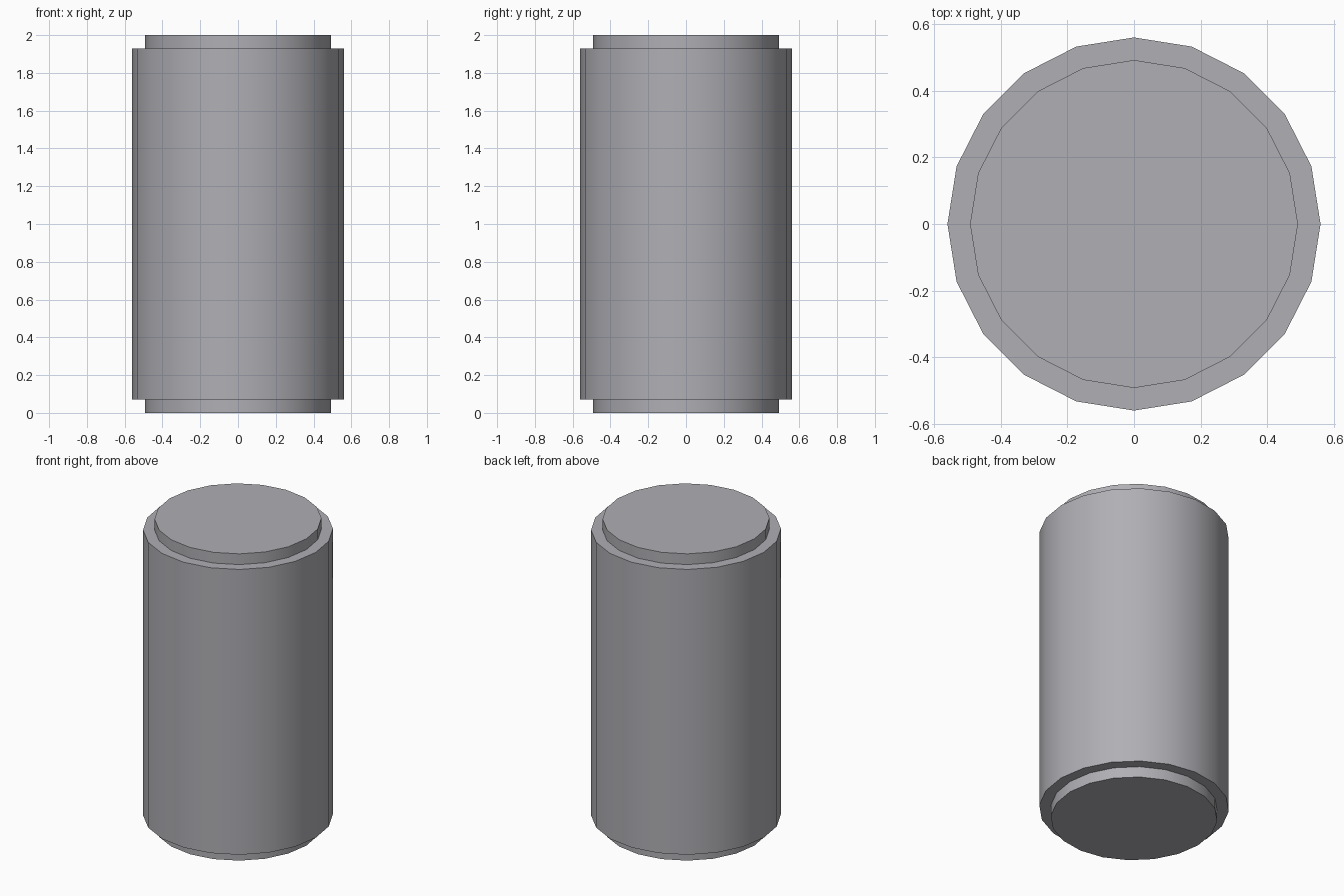
import bpy, bmesh
from math import cos, sin, tau, radians

if "Cube" in bpy.data.objects:
    bpy.data.objects.remove(bpy.data.objects["Cube"])

SIDES = 20
CORE_R, BODY_R = 0.493, 0.561
# Stepped profile from bottom to top: (radius, height)
PROFILE = [(CORE_R, 0), (CORE_R, 0.07), (BODY_R, 0.07),
           (BODY_R, 1.93), (CORE_R, 1.93), (CORE_R, 2)]


def lathe(name, profile, sides):
    bm = bmesh.new()
    rings = [[bm.verts.new((r * cos(tau * i / sides), r * sin(tau * i / sides), z))
              for i in range(sides)] for r, z in profile]
    # Side bands and ledges
    for low, high in zip(rings, rings[1:]):
        for i in range(sides):
            j = (i + 1) % sides
            bm.faces.new((low[i], low[j], high[j], high[i]))
    # End caps
    bm.faces.new(rings[0][::-1])
    bm.faces.new(rings[-1])
    mesh = bpy.data.meshes.new(name)
    bm.to_mesh(mesh)
    bm.free()
    obj = bpy.data.objects.new(name, mesh)
    bpy.context.collection.objects.link(obj)
    return obj


# Cylinder body with a narrower step at each end
body = lathe("stepped_cylinder", PROFILE, SIDES)

# Dark, slightly cool grey
grey = bpy.data.materials.new("cool_grey")
grey.diffuse_color = (0.43, 0.43, 0.46, 1)
grey.use_nodes = True
grey.node_tree.nodes["Principled BSDF"].inputs["Base Color"].default_value = grey.diffuse_color
body.data.materials.append(grey)

bpy.context.view_layer.objects.active = body
body.select_set(True)
bpy.ops.object.shade_smooth_by_angle(angle=radians(30))
